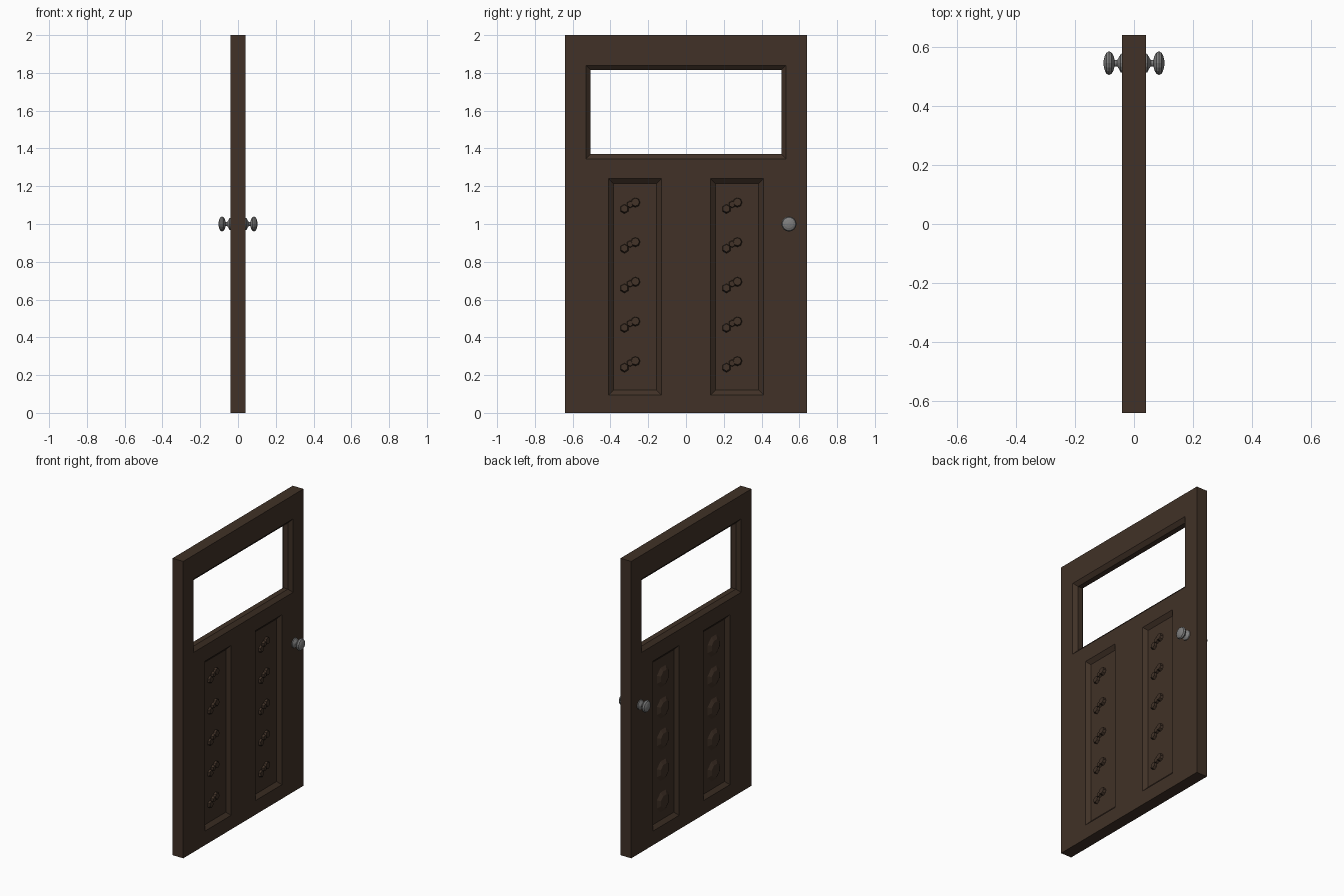
import bpy, bmesh, math
from mathutils import Matrix, Vector

if "Cube" in bpy.data.objects:
    bpy.data.objects.remove(bpy.data.objects["Cube"])

def material(name, col):
    m = bpy.data.materials.new(name)
    m.diffuse_color = (*col, 1)
    m.use_nodes = True
    m.node_tree.nodes["Principled BSDF"].inputs["Base Color"].default_value = m.diffuse_color
    return m

WOOD = material("dark_brown_wood", (0.052, 0.031, 0.020))
METAL = material("grey_metal", (0.21, 0.21, 0.21))

def finish(bm, name, mat):
    bmesh.ops.recalc_face_normals(bm, faces=bm.faces)
    me = bpy.data.meshes.new(name)
    bm.to_mesh(me)
    bm.free()
    me.materials.append(mat)
    ob = bpy.data.objects.new(name, me)
    bpy.context.collection.objects.link(ob)
    return ob

HALF, RECESS, FRAME = 0.04, 0.022, 0.025
FLOOR = HALF - RECESS

# door slab: a grid on both sides, with moulded panels and a window opening
ys = [-0.64, -0.53, -0.41, -0.13, 0.13, 0.41, 0.53, 0.64]
zs = [0, 0.095, 1.24, 1.345, 1.84, 2.0]
bm = bmesh.new()
grid = {(s, i, j): bm.verts.new((s * HALF, y, z))
        for s in (-1, 1) for i, y in enumerate(ys) for j, z in enumerate(zs)}
regions = {}
ni, nj = len(ys) - 1, len(zs) - 1
for s in (-1, 1):
    for i in range(ni):
        for j in range(nj):
            q = [grid[s, i, j], grid[s, i + 1, j], grid[s, i + 1, j + 1], grid[s, i, j + 1]]
            f = bm.faces.new(q if s > 0 else q[::-1])
            if j == 1 and i in (2, 4):
                regions.setdefault((s, "panel", i), []).append(f)
            if j == 3 and 1 <= i <= 5:
                regions.setdefault((s, "window", 0), []).append(f)
# outer rim
rim = [(i, 0) for i in range(ni)] + [(ni, j) for j in range(nj)]
rim += [(i, nj) for i in range(ni, 0, -1)] + [(0, j) for j in range(nj, 0, -1)]
for a, b in zip(rim, rim[1:] + rim[:1]):
    bm.faces.new([grid[-1, *a], grid[-1, *b], grid[1, *b], grid[1, *a]])
bm.normal_update()
# sloped mouldings
holes = []
for (s, kind, _), faces in regions.items():
    bmesh.ops.inset_region(bm, faces=faces, thickness=FRAME, use_even_offset=True,
                           use_boundary=True)
    for v in {v for f in faces for v in f.verts}:
        v.co.x = s * FLOOR
    if kind == "window":
        holes += faces
bmesh.ops.delete(bm, geom=holes, context='FACES')
bmesh.ops.bridge_loops(bm, edges=[e for e in bm.edges if e.is_boundary])
finish(bm, "door_slab", WOOD)

def cone(bm, r1, r2, depth, n, start, axis, spin=0.0):
    """Tapered prism from a start point along an axis."""
    axis = Vector(axis).normalized()
    rot = axis.to_track_quat('Z', 'Y').to_matrix().to_4x4()
    mid = Vector(start) + axis * depth / 2
    bmesh.ops.create_cone(bm, cap_ends=True, segments=n, radius1=r1, radius2=r2, depth=depth,
                          matrix=Matrix.Translation(mid) @ rot @ Matrix.Rotation(spin, 4, 'Z'))

# carved ornaments: bosses on one side, paired stubs on the other
bosses, stubs = bmesh.new(), bmesh.new()
for y in (-0.27, 0.27):
    for k in range(5):
        z = 0.66 + 0.21 * (k - 2)
        cone(bosses, 0.075, 0.045, 0.016, 8, (-FLOOR + 0.002, y, z), (-1, 0, 0), math.pi / 8)
        cy, cz = y - 0.028, z + 0.022
        cone(stubs, 0.026, 0.021, 0.02, 8, (FLOOR - 0.003, cy + 0.03, cz + 0.012), (1, 0, 0.1))
        cone(stubs, 0.02, 0.016, 0.018, 6, (FLOOR - 0.003, cy + 0.002, cz + 0.002), (1, 0, 0))
        cone(stubs, 0.026, 0.02, 0.017, 6, (FLOOR - 0.003, cy - 0.028, cz - 0.022), (1, 0, 0.1))
finish(bosses, "panel_bosses", WOOD)
finish(stubs, "panel_stubs", WOOD)

# door knobs, lathed about the x axis
profile = [(0.038, 0.034), (0.045, 0.031), (0.052, 0.018), (0.057, 0.011), (0.066, 0.011),
           (0.069, 0.024), (0.076, 0.036), (0.085, 0.040), (0.094, 0.035), (0.100, 0.022),
           (0.103, 0.008)]
N = 16
for s, name in ((1, "knob_right"), (-1, "knob_left")):
    bm = bmesh.new()
    rings = [[bm.verts.new((s * x, 0.545 + r * math.cos(2 * math.pi * k / N),
                            1.0 + r * math.sin(2 * math.pi * k / N))) for k in range(N)]
             for x, r in profile]
    for a, b in zip(rings, rings[1:]):
        for k in range(N):
            bm.faces.new([a[k], a[(k + 1) % N], b[(k + 1) % N], b[k]])
    bm.faces.new(rings[0])
    bm.faces.new(rings[-1])
    finish(bm, name, METAL)
